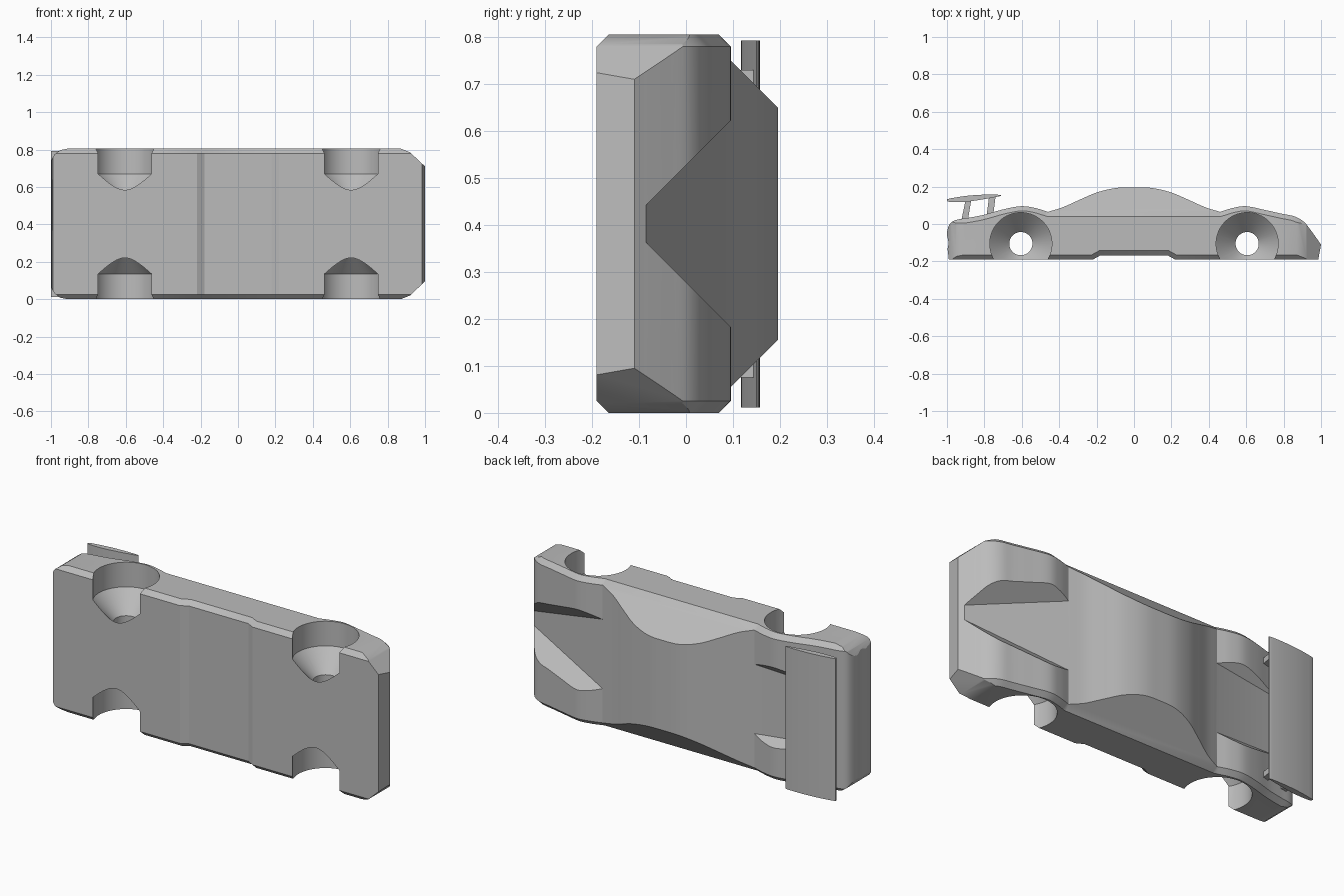
import bpy, bmesh, math
from mathutils import Vector

W = 0.805          # body width, along z
MID = W / 2
RIM = 0.025        # chamfer along both sides

old = bpy.data.objects.get("Cube")
if old:
    bpy.data.objects.remove(old, do_unlink=True)

grey = bpy.data.materials.new("plain_grey")
grey.use_nodes = True
grey.diffuse_color = (0.5, 0.5, 0.5, 1)
grey.node_tree.nodes["Principled BSDF"].inputs["Base Color"].default_value = (0.5, 0.5, 0.5, 1)


def finish(name, bm):
    bmesh.ops.recalc_face_normals(bm, faces=bm.faces)
    mesh = bpy.data.meshes.new(name)
    bm.to_mesh(mesh)
    bm.free()
    mesh.materials.append(grey)
    obj = bpy.data.objects.new(name, mesh)
    bpy.context.collection.objects.link(obj)
    return obj


def loft(name, rings):
    """Skin closed rings of equal length and cap both ends."""
    bm = bmesh.new()
    loops = [[bm.verts.new(p) for p in ring] for ring in rings]
    for a, b in zip(loops, loops[1:]):
        for i in range(len(a)):
            j = (i + 1) % len(a)
            bm.faces.new((a[i], a[j], b[j], b[i]))
    bm.faces.new(loops[0])
    bm.faces.new(loops[-1])
    return finish(name, bm)


def hull(name, points):
    bm = bmesh.new()
    for p in points:
        bm.verts.new(p)
    bmesh.ops.convex_hull(bm, input=bm.verts)
    return finish(name, bm)


def spline(pts, steps=6):
    """Smooth curve through the points, without the last one."""
    p = [Vector(q) for q in pts]
    p = [2 * p[0] - p[1]] + p + [2 * p[-1] - p[-2]]
    out = []
    for a, b, c, d in zip(p, p[1:], p[2:], p[3:]):
        for k in range(steps):
            t = k / steps
            out.append(0.5 * (2 * b + (c - a) * t + (2 * a - 5 * b + 4 * c - d) * t ** 2
                              + (3 * b - a - 3 * c + d) * t ** 3))
    return out


def inset(poly, dist):
    """Shrink a counter-clockwise outline by a fixed distance."""
    out = []
    for i, p in enumerate(poly):
        a = (p - poly[i - 1]).normalized()
        b = (poly[(i + 1) % len(poly)] - p).normalized()
        n = Vector((-a.y - b.y, a.x + b.x)).normalized()
        out.append(p + n * dist / max(0.5, n.dot(Vector((-a.y, a.x)))))
    return out


def flat_ring(poly, z):
    return [(p[0], p[1], z) for p in poly]


def boolean(obj, cutter, operation):
    mod = obj.modifiers.new("cut", 'BOOLEAN')
    mod.object, mod.operation, mod.solver = cutter, operation, 'EXACT'
    bpy.context.view_layer.update()
    bpy.ops.object.select_all(action='DESELECT')
    obj.select_set(True)
    bpy.context.view_layer.objects.active = obj
    bpy.ops.object.modifier_apply(modifier=mod.name)
    bpy.data.objects.remove(cutter, do_unlink=True)


# Body: side profile with chamfered rims
belly = [(-0.99, -0.19), (-0.22, -0.19), (-0.18, -0.168),
         (0.18, -0.168), (0.22, -0.19), (0.985, -0.19)]
nose = [(1, -0.11), (0.95, -0.04), (0.91, 0.01), (0.86, 0.04), (0.79, 0.055),
        (0.7, 0.075), (0.6, 0.095), (0.53, 0.086), (0.46, 0.065)]
cabin = [(0.46, 0.065), (0.38, 0.09), (0.29, 0.13), (0.2, 0.168), (0.1, 0.192), (0, 0.196)]
cabin += [(-x, y) for x, y in reversed(cabin[:-1])]
tail = [(-0.46, 0.065), (-0.53, 0.086), (-0.605, 0.095), (-0.7, 0.078), (-0.8, 0.05),
        (-0.88, 0.034), (-0.95, 0.022), (-0.985, 0), (-1, -0.05), (-0.992, -0.1), (-0.998, -0.14)]
outline = [Vector(p) for p in belly] + spline(nose) + spline(cabin) + spline(tail)
small = inset(outline, RIM)
body = loft("car_body", [flat_ring(small, 0), flat_ring(outline, RIM),
                         flat_ring(outline, W - RIM), flat_ring(small, W)])

# Rounded corners in plan
edge = [(1.05, 0.663), (0.92, 0.785), (0.845, 0.815), (-0.86, 0.815),
        (-0.95, 0.797), (-0.98, 0.775), (-1.03, 0.69)]
plan = edge + [(x, W - z) for x, z in reversed(edge)]
boolean(body, loft("plan_cutter", [[(x, y, z) for x, z in plan] for y in (-0.4, 0.4)]), 'INTERSECT')

# Sloping cabin sides
for side in (1, -1):
    wedge = [(0.03, 0.4125), (0.33, 0.1125), (0.33, 0.4125)]
    rings = [[(x, y, MID + side * h) for y, h in [(a, b) for a, b in wedge]] for x in (-0.46, 0.46)]
    boolean(body, loft("side_cutter", rings), 'DIFFERENCE')

# V-shaped troughs between the fenders, front and rear
for near, far in (((0.46, 0.065), (1.1, -0.119)), ((-0.46, 0.065), (-1.1, 0.014))):
    pts = [(x, y, MID + s * (y + 0.125))
           for x, floor in (near, far) for y in (floor, 0.25) for s in (1, -1)]
    boolean(body, hull("trough_cutter", pts), 'DIFFERENCE')

# Wheel wells narrowing to an axle hole
half = [(0.166, -0.1), (0.166, 0.135), (0.062, 0.245)]
well = half + [(r, W - z) for r, z in reversed(half)]
for cx in (-0.605, 0.605):
    rings = [[(cx + r * math.cos(k * math.tau / 64), -0.105 + r * math.sin(k * math.tau / 64), z)
              for k in range(64)] for r, z in well]
    boolean(body, loft("wheel_cutter", rings), 'DIFFERENCE')

# Rear wing and its struts
wing_top = spline([(-0.71, 0.15), (-0.72, 0.156), (-0.8, 0.157), (-0.9, 0.15), (-1, 0.134)])
wing_low = spline([(-1, 0.132), (-0.99, 0.119), (-0.9, 0.119), (-0.8, 0.133), (-0.71, 0.15)])
section = wing_top + wing_low
parts = [body, loft("rear_wing", [flat_ring(section, 0.012), flat_ring(section, W - 0.012)])]
struts = {"rear": [(-0.925, 0.01), (-0.89, 0.01), (-0.87, 0.13), (-0.9, 0.13)],
          "front": [(-0.79, 0.03), (-0.755, 0.03), (-0.74, 0.148), (-0.775, 0.145)]}
for place, shape in struts.items():
    for side, z in (("left", 0.09), ("right", W - 0.09)):
        parts.append(loft(f"{place}_strut_{side}", [flat_ring(shape, z - 0.015), flat_ring(shape, z + 0.015)]))

# Smooth curves, keep hard edges
bpy.ops.object.select_all(action='DESELECT')
for p in parts:
    p.select_set(True)
bpy.context.view_layer.objects.active = body
bpy.ops.object.shade_smooth_by_angle(angle=math.radians(25))
